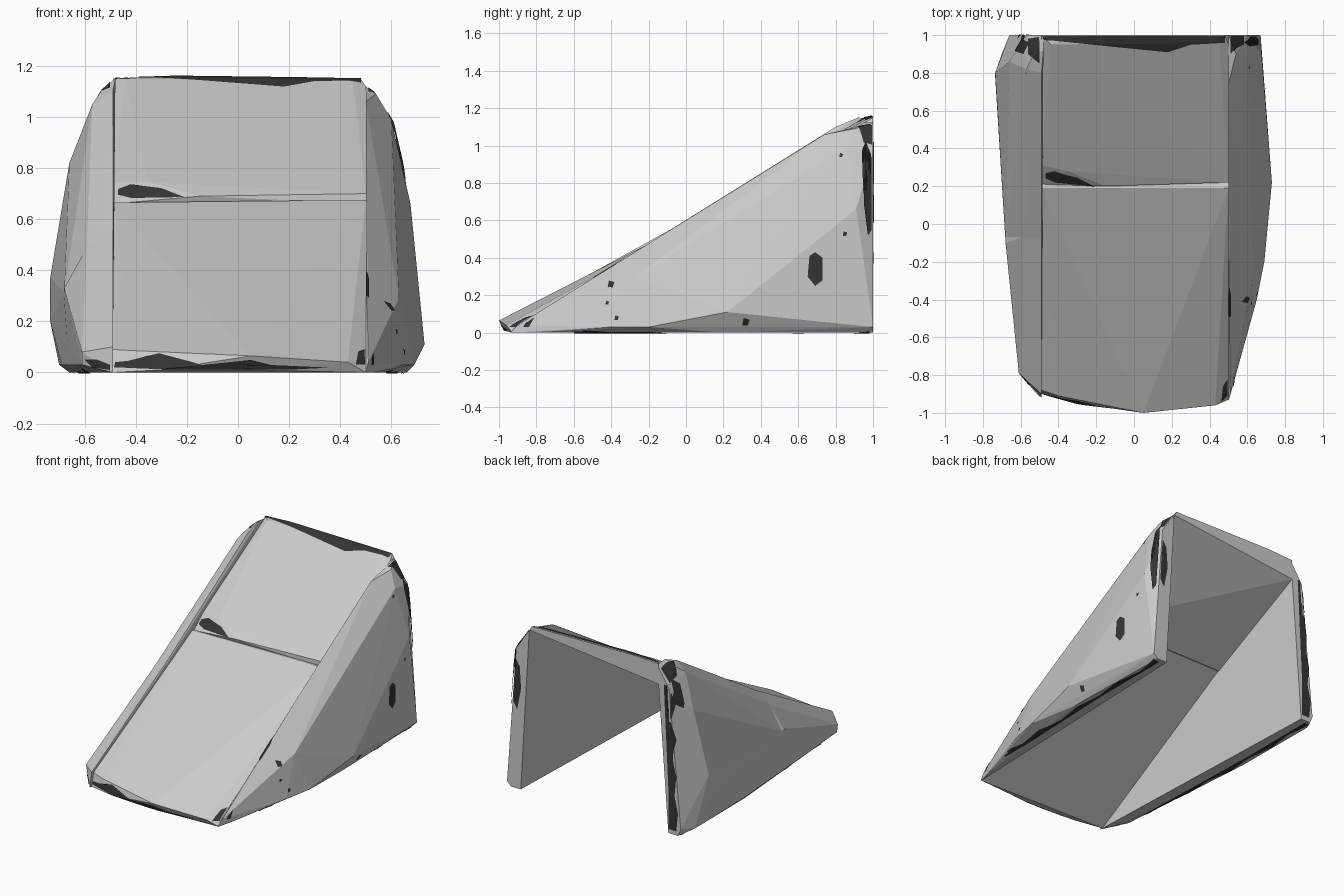
import bpy, bmesh
from mathutils import Vector
from mathutils.bvhtree import BVHTree

if "Cube" in bpy.data.objects:
    bpy.data.objects.remove(bpy.data.objects["Cube"])

DARK = bpy.data.materials.new("dark_chipping")
DARK.diffuse_color = (0.035, 0.035, 0.035, 1)
DARK.use_nodes = True
DARK.node_tree.nodes["Principled BSDF"].inputs["Base Color"].default_value = DARK.diffuse_color
stones = []


def link(name, bm):
    mesh = bpy.data.meshes.new(name)
    bm.to_mesh(mesh)
    obj = bpy.data.objects.new(name, mesh)
    bpy.context.collection.objects.link(obj)
    return obj


def hull(name, points, hidden=None, sag=None):
    """Faceted stone block wrapped round corner points.
    hidden(face) picks faces to drop; sag lowers the crest along y = -0.07."""
    bm = bmesh.new()
    verts = [bm.verts.new(p) for p in points]
    res = bmesh.ops.convex_hull(bm, input=verts)
    junk = [g for g in set(res["geom_interior"] + res["geom_unused"])
            if isinstance(g, bmesh.types.BMVert)]
    bmesh.ops.delete(bm, geom=junk, context='VERTS')
    bmesh.ops.recalc_face_normals(bm, faces=bm.faces)
    if hidden:
        bm.normal_update()
        bmesh.ops.delete(bm, geom=[f for f in bm.faces if hidden(f)], context='FACES')
    if sag:
        cut = bmesh.ops.bisect_plane(bm, geom=bm.verts[:] + bm.edges[:] + bm.faces[:],
                                     plane_co=(0, -.07, 0), plane_no=(0, 1, 0))["geom_cut"]
        for v in cut:
            if isinstance(v, bmesh.types.BMVert):
                v.co.z *= sag
        bmesh.ops.triangulate(bm, faces=bm.faces)
    stones.append(BVHTree.FromBMesh(bm))
    link(name, bm)
    bm.free()


def chip(name, direction, outline, lift_off=.004):
    """Dark patch: a 2D outline projected onto the nearest stone surface."""
    d = Vector(direction)
    axis = max(range(3), key=lambda i: abs(d[i]))

    def lift(p):
        q = list(p)
        q.insert(axis, -3 * d[axis])
        return Vector(q)

    bm = bmesh.new()
    bm.faces.new([bm.verts.new(lift(p)) for p in outline])
    bmesh.ops.triangulate(bm, faces=bm.faces)
    bmesh.ops.subdivide_edges(bm, edges=bm.edges, cuts=3, use_grid_fill=True)
    missed = []
    for v in bm.verts:
        hits = [h for h in (t.ray_cast(v.co, d) for t in stones) if h[0]]
        if hits:
            loc, nor = min(hits, key=lambda h: h[3])[:2]
            v.co = loc + (nor - d).normalized() * lift_off
        else:
            missed.append(v)
    bmesh.ops.delete(bm, geom=missed, context='VERTS')
    jumps = [e for e in bm.edges if abs(e.verts[0].co[axis] - e.verts[1].co[axis]) > 0.08]
    bmesh.ops.delete(bm, geom=jumps, context='EDGES')
    link(name, bm).data.materials.append(DARK)
    bm.free()


# Side walls: flat and slightly leaning inside, bulging outside
hull("right_wall", [
    (.50, -.94, 0), (.51, -.90, .04), (.50, -.05, .57), (.50, .74, 1.06),
    (.50, .92, 1.10), (.50, 1, 1.12), (.565, 1, 0),
    (.54, .90, 1.09), (.63, -.28, .29), (.60, .86, .99), (.675, .91, .66),
    (.65, -.40, .03), (.69, -.20, .03), (.73, .22, .11),
    (.67, 1, .03), (.60, 1, .97), (.53, -.82, 0), (.66, .2, 0), (.64, 1, 0)])
hull("left_wall", [
    (-.49, -.92, 0), (-.49, -.90, .10), (-.49, -.05, .58), (-.49, .80, 1.10),
    (-.48, .92, 1.15), (-.48, 1, 1.14), (-.565, 1, 0),
    (-.61, -.79, .08), (-.61, -.78, .03), (-.57, .82, 1.05), (-.68, -.10, .33),
    (-.735, .78, .20), (-.735, .80, .37), (-.66, .86, .82), (-.53, .90, 1.11),
    (-.69, .35, .03), (-.70, .90, .03), (-.66, 1, .05), (-.57, 1, 1.0),
    (-.56, -.75, 0), (-.66, .3, 0), (-.64, 1, 0)], sag=.95)

# Sloping slabs between the walls; faces buried in the walls are left out
hull("lower_slab", [
    (-.49, -.88, .09), (-.40, -.91, .085), (.05, -1, .065), (.43, -.96, .04),
    (.50, -.88, .05), (-.49, .19, .665), (.50, .19, .675),
    (-.49, -.90, 0), (-.30, -.95, .01), (.05, -.97, .01), (.50, -.93, 0),
    (-.49, .27, .655), (.50, .27, .655)],
    lambda f: abs(f.normal.x) > .95 or f.normal.y > .6)
hull("upper_slab", [
    (-.49, .21, .66), (-.49, .31, .745), (-.35, .28, .745), (-.15, .20, .69),
    (.50, .22, .70), (.50, .22, .66), (-.49, .27, .65), (.50, .27, .65),
    (-.44, .95, 1.15), (.45, .96, 1.14), (-.49, 1, 1.15), (-.30, 1, 1.16),
    (.48, 1, 1.15), (.50, .95, 1.12), (-.49, .90, 1.08),
    (-.49, 1, 1.01), (.50, 1, 1.12)],
    lambda f: abs(f.normal.x) > .95)

# Chipping on the front and the step
FRONT, BACK, DOWN, UP = (0, 1, 0), (0, -1, 0), (0, 0, -1), (0, 0, 1)
LEFTWARD, RIGHTWARD = (-1, 0, 0), (1, 0, 0)
chip("front_lip_chip", FRONT, [(-.485, .02), (-.48, .04), (-.43, .045), (-.31, .075), (-.14, .03),
                               (.05, .05), (.13, .03), (.36, .02), (.20, .012), (-.30, .012)])
chip("front_right_chip", FRONT, [(.46, .03), (.47, .08), (.495, .09), (.495, .03)])
chip("front_left_chip", FRONT, [(-.60, .05), (-.55, .05), (-.50, .03), (-.50, .01), (-.57, .02)])
chip("step_chip", FRONT, [(-.485, .68), (-.485, .71), (-.42, .735), (-.30, .72), (-.21, .685)])
chip("groove_chip", FRONT, [(.503, .30), (.503, .40), (.512, .36), (.512, .29)])

# Chipping along the top edge and corners
chip("top_edge_chip", DOWN, [(-.48, .975), (-.42, .97), (.14, .97), (.18, .91),
                             (.30, .95), (.48, .96), (.48, .995), (-.48, .995)])
chip("left_corner_chip", DOWN, [(-.56, .90), (-.50, .85), (-.50, .99), (-.56, .98)])
chip("right_corner_chip", DOWN, [(.51, .90), (.54, .93), (.58, .95), (.58, .995), (.51, .995)])

# Ragged chipping on the back and bottom edges
LEVELS = [.03, .15, .27, .40, .52, .65, .78, .90, 1.02]
chip("left_back_chip", BACK,
     [(-.57 + .06 * max(0, z - .4), z) for z in LEVELS]
     + [(-.64 + .055 * z + .01 * (-1) ** i, z) for i, z in enumerate(LEVELS)][::-1])
chip("right_back_chip", BACK, [(.59, .55), (.56, .70), (.57, .85), (.60, .90), (.61, .80), (.62, .60)])
chip("right_rear_edge_chip", LEFTWARD, [(.97, .52), (.95, .68), (.96, .82), (.94, .97),
                                        (.96, 1.02), (.99, .95), (.99, .55)], .01)
for name, s in (("right_base_chip", 1), ("left_base_chip", -1)):
    steps = [-.6, -.4, -.2, 0, .2, .4, .6, .8, .98]
    mid = [s * (.575 + .035 * min(1, y + .6)) for y in steps]
    chip(name, UP, [(x, y) for x, y in zip(mid, steps)]
         + [(x + s * (.03 + .012 * (-1) ** i), y) for i, (x, y) in enumerate(zip(mid, steps))][::-1])

# Pits on the wall faces
chip("large_pit", LEFTWARD, [(.65, .30), (.66, .41), (.69, .43), (.73, .40), (.73, .28), (.69, .25)])
for i, (y, z, r) in enumerate([(-.40, .26, .018), (-.42, .16, .01), (-.37, .08, .012),
                               (.32, .06, .02), (.85, .53, .012), (.83, .95, .01)]):
    chip(f"small_pit_{i}", LEFTWARD, [(y - r, z - r), (y - r * .6, z + r), (y + r, z + r * .5), (y + r * .5, z - r)])
chip("toe_chip", LEFTWARD, [(-.87, .03), (-.86, .05), (-.81, .08), (-.84, .03)])
chip("left_rear_chip", RIGHTWARD, [(.92, .85), (.90, 1.0), (.96, 1.05), (.99, .90)])
